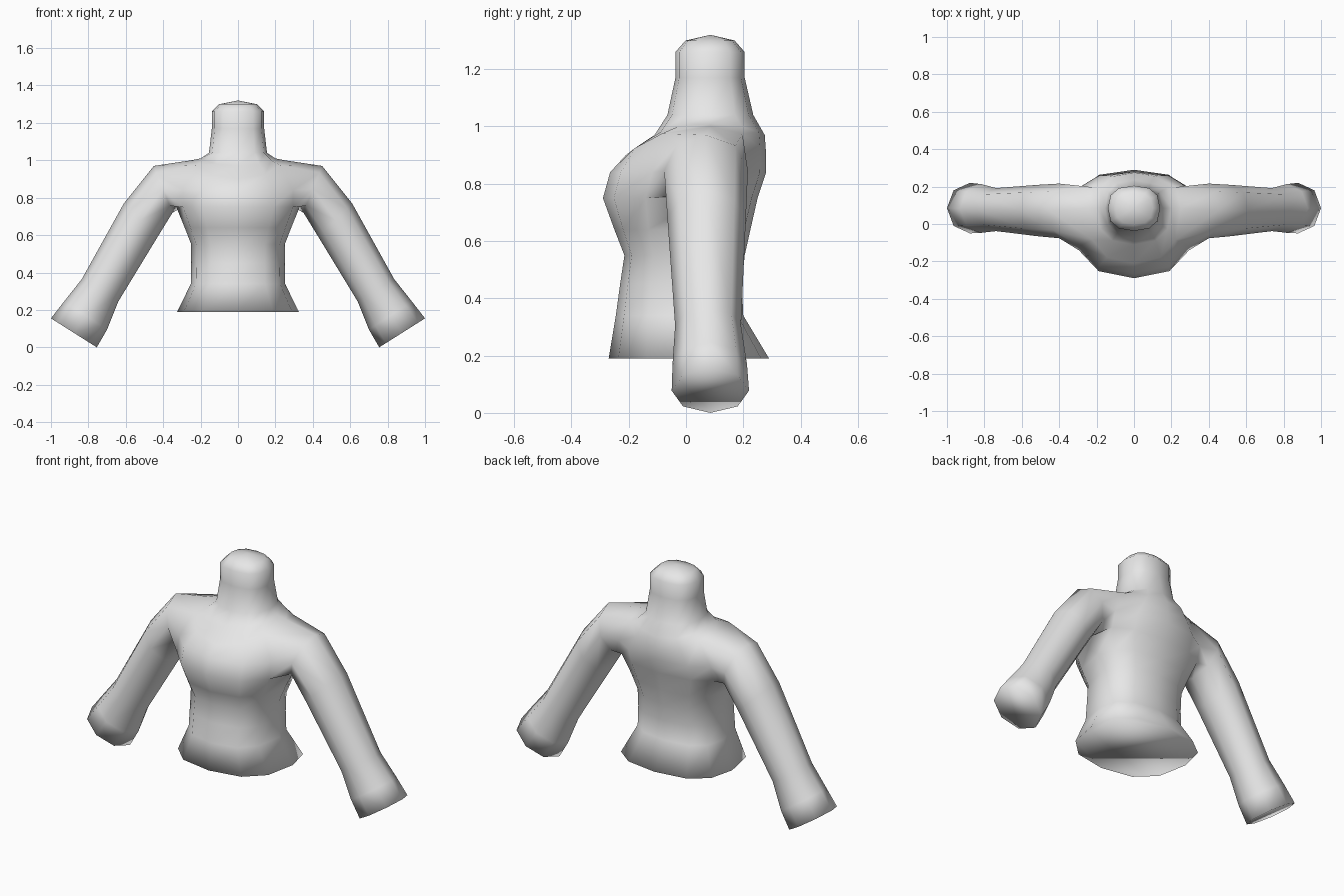
import bpy
import bmesh
from math import cos, sin, pi, copysign

cube = bpy.data.objects.get("Cube")
if cube:
    bpy.data.objects.remove(cube, do_unlink=True)

grey = bpy.data.materials.new("plain grey")
grey.use_nodes = True
grey.diffuse_color = (0.8, 0.8, 0.8, 1)
grey.node_tree.nodes["Principled BSDF"].inputs["Base Color"].default_value = (0.8, 0.8, 0.8, 1)

SIDES = 12
bm = bmesh.new()


def soft(v, power=0.8):
    return copysign(abs(v) ** power, v) if abs(v) > 1e-6 else 0.0


def body_ring(z, lift, width, front, back, mid):
    """Rounded ring; lift raises it towards the sides."""
    ring = []
    for i in range(SIDES):
        c, s = cos(2 * pi * i / SIDES), sin(2 * pi * i / SIDES)
        depth = (back - mid) if s > 0 else (mid - front)
        ring.append(bm.verts.new((width * soft(c), mid + depth * soft(s), z + lift * c * c)))
    return ring


def bridge(a, b, skip=()):
    n = len(a)
    for i in range(n):
        if i not in skip:
            j = (i + 1) % n
            bm.faces.new((a[i], a[j], b[j], b[i]))


# Torso and neck: height, side lift, half width, front, back, middle
body = [
    (0.19, 0.0, 0.325, -0.27, 0.29, 0.04),
    (0.34, 0.0, 0.252, -0.245, 0.20, 0.02),
    (0.45, 0.0, 0.25, -0.23, 0.195, 0.02),
    (0.55, 0.0, 0.25, -0.215, 0.205, 0.02),
    (0.64, 0.0, 0.285, -0.25, 0.225, 0.03),
    (0.75, 0.0, 0.33, -0.29, 0.25, 0.06),
    (0.84, 0.0, 0.33, -0.265, 0.28, 0.08),
    (0.90, 0.10, 0.25, -0.21, 0.28, 0.085),
    (0.97, 0.04, 0.20, -0.11, 0.275, 0.085),
    (1.04, 0.0, 0.155, -0.065, 0.235, 0.085),
    (1.17, 0.0, 0.14, -0.037, 0.205, 0.085),
    (1.26, 0.0, 0.14, -0.037, 0.205, 0.085),
    (1.30, 0.0, 0.10, -0.002, 0.17, 0.085),
]
rings = [body_ring(*row) for row in body]
ARMPIT = 5
side_columns = (0, SIDES - 1, SIDES // 2, SIDES // 2 - 1)
for n in range(len(rings) - 1):
    # Leave openings where the arms join
    bridge(rings[n], rings[n + 1], side_columns if n in (ARMPIT, ARMPIT + 1) else ())

# Waist cap and domed neck top
bm.faces.new(rings[0])
tip = bm.verts.new((0, 0.085, 1.32))
for i in range(SIDES):
    bm.faces.new((rings[-1][i], rings[-1][(i + 1) % SIDES], tip))

# Arms: top x, top z, under x, under z, half depth, middle
arm = [
    (0.45, 0.97, 0.35, 0.72, 0.146, 0.07),
    (0.61, 0.77, 0.43, 0.59, 0.137, 0.072),
    (0.835, 0.365, 0.64, 0.245, 0.115, 0.077),
    (0.93, 0.245, 0.70, 0.095, 0.13, 0.083),
    (1.0, 0.155, 0.755, 0.0, 0.135, 0.085),
]
low, middle, high = rings[ARMPIT:ARMPIT + 3]
for k, side in ((0, 1), (SIDES // 2, -1)):
    f, b = k - side, k + side
    loop = [low[k], low[f], middle[f], high[f], high[k], high[b], middle[b], low[b]]
    for tx, tz, ux, uz, depth, mid in arm:
        ring = []
        for i in range(8):
            a = pi * i / 4
            t = (1 - cos(a)) / 2
            ring.append(bm.verts.new((side * (ux + (tx - ux) * t), mid - depth * sin(a), uz + (tz - uz) * t)))
        bridge(loop, ring)
        loop = ring
    bm.faces.new(loop)
    bm.verts.remove(middle[k])

bmesh.ops.recalc_face_normals(bm, faces=bm.faces)
for face in bm.faces:
    face.smooth = True
mesh = bpy.data.meshes.new("upper_body")
bm.to_mesh(mesh)
bm.free()
mesh.materials.append(grey)
bpy.context.collection.objects.link(bpy.data.objects.new("upper_body", mesh))
